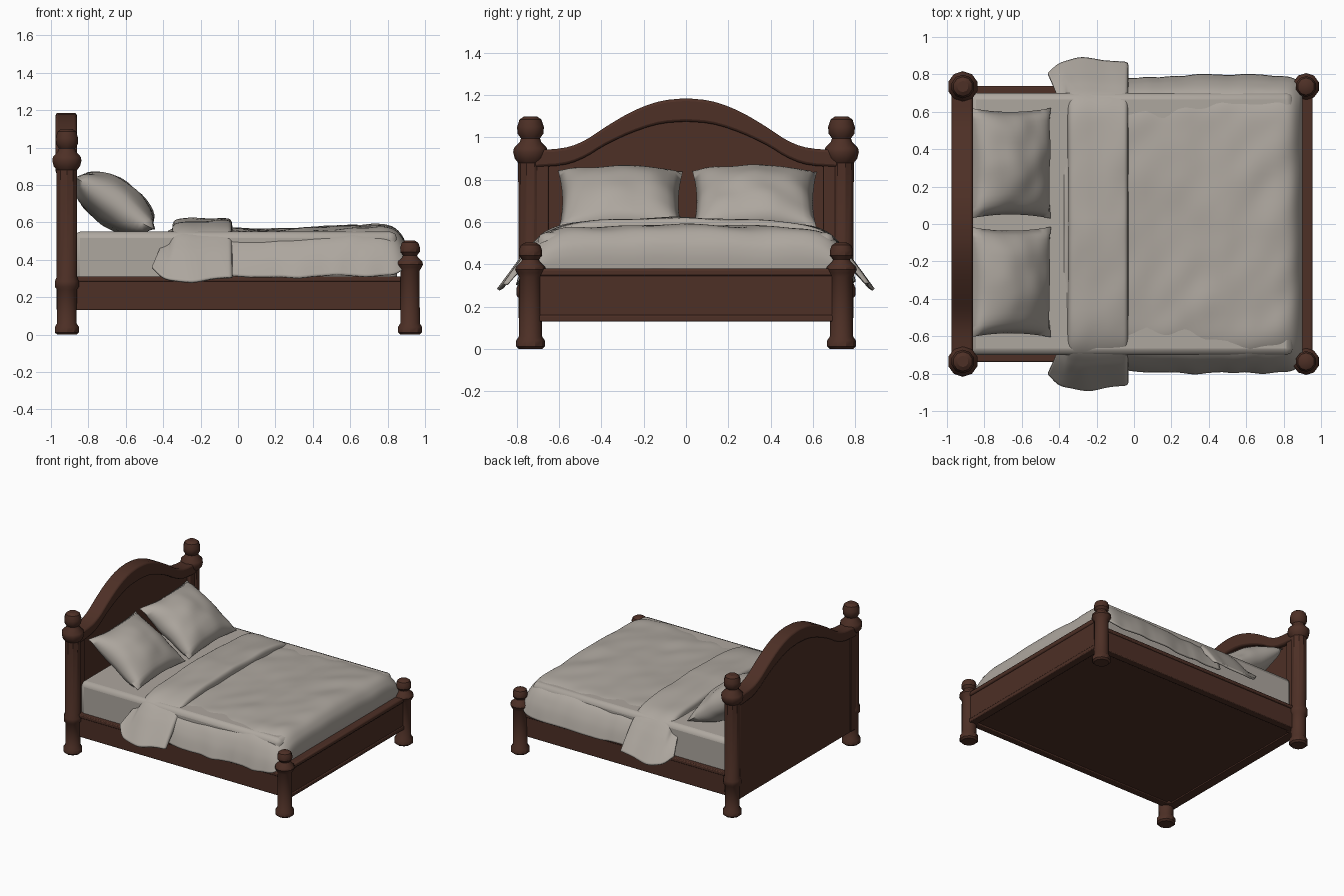
import bpy
import bmesh
import math
from mathutils import Vector, noise

if "Cube" in bpy.data.objects:
    bpy.data.objects.remove(bpy.data.objects["Cube"])


def material(name, rgb):
    m = bpy.data.materials.new(name)
    m.use_nodes = True
    m.diffuse_color = (*rgb, 1)
    bsdf = next(n for n in m.node_tree.nodes if n.type == "BSDF_PRINCIPLED")
    bsdf.inputs["Base Color"].default_value = (*rgb, 1)
    bsdf.inputs["Roughness"].default_value = 0.8
    return m


WOOD = material("dark wood", (0.075, 0.029, 0.019))
LINEN = material("grey linen", (0.42, 0.385, 0.345))


def finish(name, bm, mat, angle=40, bevel=0):
    bmesh.ops.recalc_face_normals(bm, faces=bm.faces)
    mesh = bpy.data.meshes.new(name)
    bm.to_mesh(mesh)
    bm.free()
    mesh.materials.append(mat)
    ob = bpy.data.objects.new(name, mesh)
    bpy.context.collection.objects.link(ob)
    if bevel:
        mod = ob.modifiers.new("soft edges", "BEVEL")
        mod.width, mod.segments = bevel, 2
    bpy.ops.object.select_all(action="DESELECT")
    bpy.context.view_layer.objects.active = ob
    ob.select_set(True)
    bpy.ops.object.shade_smooth_by_angle(angle=math.radians(angle))
    return ob


def box(name, x, y, z, mat=WOOD, bevel=0.006):
    bm = bmesh.new()
    bmesh.ops.create_cube(bm, size=1)
    for v in bm.verts:
        v.co = [lo + (c + 0.5) * (hi - lo) for c, (lo, hi) in zip(v.co, (x, y, z))]
    return finish(name, bm, mat, bevel=bevel)


def lathe(name, profile, x, y, sides=10):
    bm = bmesh.new()
    rings = []
    for r, z in profile:
        turn = [2 * math.pi * (i + 0.5) / sides for i in range(sides)]
        rings.append([bm.verts.new((x + r * math.cos(a), y + r * math.sin(a), z)) for a in turn])
    for a, b in zip(rings, rings[1:]):
        for i in range(sides):
            j = (i + 1) % sides
            bm.faces.new((a[i], a[j], b[j], b[i]))
    bm.faces.new(rings[0])
    bm.faces.new(rings[-1])
    return finish(name, bm, WOOD, angle=35)


def smooth_at(points, t):
    """Catmull-Rom point at t in 0..1 along a list of tuples."""
    f = min(max(t, 0), 1) * (len(points) - 1)
    i = min(int(f), len(points) - 2)
    k = f - i
    p = [Vector(points[min(max(i + d, 0), len(points) - 1)]) for d in (-1, 0, 1, 2)]
    return (p[1] + (p[2] - p[0]) * (k / 2)
            + (2 * p[0] - 5 * p[1] + 4 * p[2] - p[3]) * (k * k / 2)
            + (3 * p[1] - p[0] - 3 * p[2] + p[3]) * (k ** 3 / 2))


def grid(bm, nu, nv, fn):
    rows = [[bm.verts.new(fn(i / nu, j / nv)) for j in range(nv + 1)] for i in range(nu + 1)]
    for a, b in zip(rows, rows[1:]):
        for j in range(nv):
            bm.faces.new((a[j], a[j + 1], b[j + 1], b[j]))


def arched_board(name, top, bottom, x0, x1, bevel=0):
    """Board across the bed between two half curves of (y, z), mirrored."""
    def point(u, v):
        s = 2 * u - 1
        hi, lo = smooth_at(top, abs(s)), smooth_at(bottom, abs(s))
        y, z = hi.lerp(lo, v)
        return (x0, math.copysign(y, s), z)
    bm = bmesh.new()
    grid(bm, 32, 1, point)
    ext = bmesh.ops.extrude_face_region(bm, geom=bm.faces[:])["geom"]
    moved = [g for g in ext if isinstance(g, bmesh.types.BMVert)]
    bmesh.ops.translate(bm, verts=moved, vec=(x1 - x0, 0, 0))
    if len(bm.faces) < 4 * 32:
        bmesh.ops.holes_fill(bm, edges=bm.edges)
    return finish(name, bm, WOOD, bevel=bevel)


# Posts: turned shafts with feet, rings, collars and knobs
FOOT = [(0.055, 0), (0.068, 0.012), (0.068, 0.04), (0.055, 0.06)]
KNOB = [(0.082, 0), (0.078, 0.02), (0.05, 0.05), (0.045, 0.065), (0.062, 0.09),
        (0.063, 0.12), (0.052, 0.155), (0.03, 0.17)]
RING = [(0.056, 0.24), (0.067, 0.255), (0.067, 0.285), (0.057, 0.31)]
for side, y in (("left", 0.735), ("right", -0.735)):
    head_top = [(0.058, 0.88), (0.074, 0.9)] + [(r, z + 0.93) for r, z in KNOB]
    foot_top = [(0.053, 0.34), (0.065, 0.36)] + [(r * 0.88, z * 0.75 + 0.375) for r, z in KNOB]
    lathe(side + "_head_post", FOOT + RING + head_top, -0.915, y)
    lathe(side + "_foot_post", FOOT + foot_top, 0.92, y)

# Headboard: flat panel with a raised arched rim and side stiles
ARCH = [(0, 1.185), (0.12, 1.172), (0.25, 1.125), (0.38, 1.05), (0.48, 0.985),
        (0.58, 0.95), (0.72, 0.94)]
INNER = [(0, 1.075), (0.12, 1.065), (0.25, 1.025), (0.38, 0.965), (0.48, 0.905),
         (0.58, 0.87), (0.72, 0.86)]
arched_board("headboard_panel", [(y, z - 0.01) for y, z in ARCH],
             [(y, 0.13) for y, z in ARCH], -0.965, -0.895)
arched_board("headboard_rim", ARCH, INNER, -0.975, -0.862, bevel=0.012)
for side, s in (("left", 1), ("right", -1)):
    box(side + "_headboard_stile", (-0.97, -0.87), sorted((s * 0.65, s * 0.72)), (0.13, 0.93))

# Footboard with cap and base mouldings
box("footboard", (0.895, 0.945), (-0.72, 0.72), (0.13, 0.37))
box("footboard_cap", (0.887, 0.955), (-0.72, 0.72), (0.345, 0.38), bevel=0.01)
box("footboard_base", (0.89, 0.953), (-0.72, 0.72), (0.13, 0.16))

# Side rails and the closed underside
for side, s in (("left", 1), ("right", -1)):
    box(side + "_rail", (-0.9, 0.91), sorted((s * 0.67, s * 0.728)), (0.13, 0.3))
    box(side + "_rail_cap", (-0.9, 0.91), sorted((s * 0.665, s * 0.737)), (0.283, 0.31))
box("bed_base", (-0.9, 0.91), (-0.69, 0.69), (0.14, 0.29))

# Mattress
box("mattress", (-0.88, 0.85), (-0.7, 0.7), (0.27, 0.55), LINEN, bevel=0.035)


def drape(name, stations, section, nu, nv, fold, seed):
    """Cloth lofted along x. Station: x, half width, top z, hem z, x shift at the hem."""
    def point(u, v):
        s = 2 * v - 1
        x, w, top, hem, shift = smooth_at(stations, u)
        across, drop = smooth_at(section, abs(s))
        x += shift * drop
        y = math.copysign(w * across, s)
        z = top + (hem - top) * drop
        crease = noise.noise(Vector((x * 2 + y * 2, (x - y) * 5, seed)))
        crease += 0.6 * noise.noise(Vector((x * 9, y * 5, seed + 4)))
        y += math.copysign(fold * crease * drop * 1.5, s)
        return (x, y, z + fold * crease)
    bm = bmesh.new()
    grid(bm, nu, nv, point)
    ob = finish(name, bm, LINEN, angle=180)
    mod = ob.modifiers.new("cloth thickness", "SOLIDIFY")
    mod.thickness, mod.offset = 0.014, 0
    return ob


SECTION = [(0, 0), (0.3, 0.01), (0.6, 0.03), (0.78, 0.09), (0.89, 0.26), (0.96, 0.6), (1, 1)]
FLARE = [(0, 0), (0.3, 0.03), (0.6, 0.09), (0.75, 0.2), (0.84, 0.42), (0.92, 0.7), (1, 1)]

# Duvet, closed over the foot end
drape("duvet", [(-0.15, 0.77, 0.565, 0.32, 0), (0.1, 0.775, 0.56, 0.315, 0),
                (0.3, 0.785, 0.56, 0.31, 0), (0.5, 0.785, 0.575, 0.315, 0),
                (0.7, 0.785, 0.58, 0.315, 0), (0.82, 0.775, 0.565, 0.325, 0),
                (0.875, 0.75, 0.515, 0.35, 0), (0.893, 0.73, 0.45, 0.37, 0),
                (0.89, 0.71, 0.37, 0.36, 0)], SECTION, 56, 64, 0.011, 1.3)

# Turned-back cuff, flaring out over the rails
drape("duvet_cuff", [(-0.37, 0.8, 0.55, 0.36, -0.09), (-0.345, 0.85, 0.565, 0.31, -0.06),
                     (-0.335, 0.87, 0.605, 0.29, -0.01), (-0.27, 0.88, 0.616, 0.285, 0),
                     (-0.17, 0.87, 0.616, 0.295, 0), (-0.07, 0.86, 0.616, 0.305, 0),
                     (-0.042, 0.855, 0.605, 0.305, 0), (-0.037, 0.84, 0.565, 0.305, 0)],
      FLARE, 36, 64, 0.009, 7.7)


def pillow(name, y, seed):
    """Puffed cushion with drawn-out corners, leaning on the headboard."""
    down, normal = Vector((0.84, 0, -0.545)), Vector((0.545, 0, 0.84))
    centre = Vector((-0.66, y, 0.7))
    bm = bmesh.new()
    for face in (1, -1):
        def point(u, v):
            a, b = 2 * u - 1, 2 * v - 1
            puff = 0.13 * ((1 - a * a) * (1 - b * b)) ** 0.5
            rumple = noise.noise(Vector((a * 2, b * 2, seed))) * 0.014
            length = 0.255 * a * (1 - 0.07 * (1 - b * b))
            width = 0.295 * b * (1 - 0.07 * (1 - a * a))
            return (centre + down * length + Vector((0, width, 0))
                    + normal * (face * puff + rumple))
        grid(bm, 20, 20, point)
    bmesh.ops.remove_doubles(bm, verts=bm.verts, dist=0.0005)
    return finish(name, bm, LINEN, angle=75)


# Pillows
pillow("left_pillow", 0.325, 2.1)
pillow("right_pillow", -0.31, 5.6)
